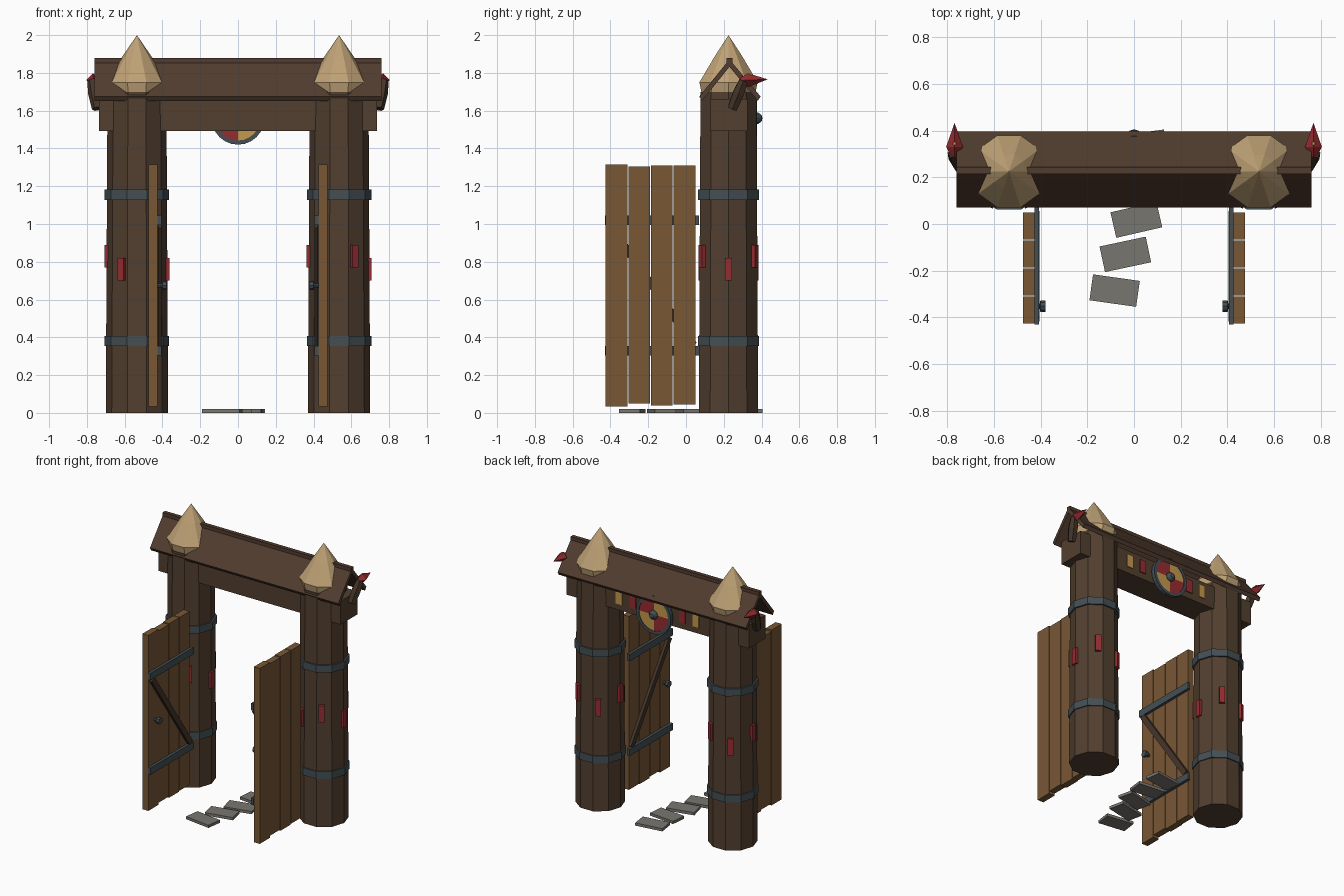
import bpy, bmesh, math
from mathutils import Matrix, Vector

cube = bpy.data.objects.get("Cube")
if cube:
    bpy.data.objects.remove(cube, do_unlink=True)


def material(name, color):
    m = bpy.data.materials.new(name)
    m.use_nodes = True
    m.diffuse_color = (*color, 1)
    m.node_tree.nodes["Principled BSDF"].inputs["Base Color"].default_value = (*color, 1)
    return m


BARK = material("post brown", (.085, .05, .029))
ROOF = material("roof brown", (.082, .045, .028))
DARK = material("dark wood", (.06, .036, .022))
PLANK = material("plank wood", (.19, .096, .036))
TAN = material("pale cut wood", (.52, .36, .18))
IRON = material("dark iron", (.058, .078, .088))
RED = material("red paint", (.3, .025, .03))
GOLD = material("yellow paint", (.55, .32, .07))
STONE = material("grey stone", (.19, .18, .16))


def finish(name, bm, *mats):
    bmesh.ops.recalc_face_normals(bm, faces=bm.faces)
    me = bpy.data.meshes.new(name)
    bm.to_mesh(me)
    bm.free()
    for m in mats:
        me.materials.append(m)
    ob = bpy.data.objects.new(name, me)
    bpy.context.collection.objects.link(ob)
    return ob


def box(name, center, size, mat, axis="Z", angle=0):
    bm = bmesh.new()
    bmesh.ops.create_cube(bm, size=1, matrix=Matrix.Translation(center)
                          @ Matrix.Rotation(angle, 4, axis) @ Matrix.Diagonal((*size, 1)))
    return finish(name, bm, mat)


def lathe(name, origin, profile, sides, mat, direction=(0, 0, 1), squash=1):
    """Stack of (radius, height) rings along a direction."""
    bm = bmesh.new()
    rings = []
    for r, h in profile:
        if r == 0:
            rings.append([bm.verts.new((0, 0, h))])
        else:
            rings.append([bm.verts.new((r * math.cos(math.tau * i / sides),
                                        squash * r * math.sin(math.tau * i / sides), h))
                          for i in range(sides)])
    for a, b in zip(rings, rings[1:]):
        for i in range(sides):
            j = (i + 1) % sides
            quad = [a[i % len(a)], a[j % len(a)], b[j % len(b)], b[i % len(b)]]
            bm.faces.new(list(dict.fromkeys(quad)))
    for ring in (rings[0], rings[-1]):
        if len(ring) > 2:
            bm.faces.new(ring)
    turn = Vector((0, 0, 1)).rotation_difference(Vector(direction)).to_matrix().to_4x4()
    bm.transform(Matrix.Translation(origin) @ turn)
    return finish(name, bm, mat)


MID = .225   # depth of the gate line

for s, side in ((-1, "right"), (1, "left")):
    px = s * .535
    # Post, pale sharpened tip and iron bands
    lathe(side + "_post", (px, MID, 0), [(.165, 0), (.156, 1.7)], 10, BARK)
    lathe(side + "_post_tip", (px, MID, 0),
          [(.145, 1.67), (.162, 1.75), (.075, 1.89), (0, 2)], 10, TAN)
    for z in (.38, 1.155):
        lathe(side + "_post_band", (px, MID, z), [(.171, -.027), (.171, .027)], 10, IRON)
    # Red tally plates around the post, alternating in height
    for i in range(6):
        a = i * math.pi / 3
        z = .83 if i % 2 else .76
        box(side + "_post_mark", (px + .161 * math.cos(a), MID + .161 * math.sin(a), z),
            (.024, .038, .12), RED, "Z", a)

    # Open door made of four planks
    for i, (low, high) in enumerate(((.035, 1.315), (.05, 1.305), (.04, 1.31), (.045, 1.31))):
        box(side + "_door_plank", (s * .45, -.368 + i * .12, (low + high) / 2),
            (.048, .115, high - low), PLANK)
    for z in (.33, 1.02):
        box(side + "_door_strap", (s * .416, -.18, z), (.02, .5, .05), IRON)
    # Diagonal brace between the straps, and the handle
    rise, run = -.63, .44
    box(side + "_door_brace", (s * .414, -.18, .675), (.02, math.hypot(rise, run), .04),
        DARK, "X", math.atan2(rise, run))
    lathe(side + "_door_handle", (s * .425, -.352, .675),
          [(.012, 0), (.012, .022), (.024, .024), (.024, .046)], 8, IRON, (-s, 0, 0))

    # Carved neck and red beast head at the roof end
    base, top = Vector((s * .745, .245, 1.61)), Vector((s * .772, .305, 1.76))
    lathe(side + "_beast_neck", base, [(.028, 0), (.034, .09), (.026, (top - base).length)],
          6, DARK, top - base)
    lathe(side + "_beast_head", (s * .768, .285, 1.76),
          [(.012, 0), (.036, .045), (0, .148)], 4, RED, (0, 1, .04))
    box(side + "_beast_eye", (s * .768, .345, 1.788), (.012, .012, .012), GOLD)

# Lintel with painted plates on the back
box("lintel", (0, .228, 1.577), (1.47, .195, .17), BARK)
for s in (-1, 1):
    box("lintel_red_plate", (s * .2, .328, 1.585), (.05, .009, .095), RED)
    box("lintel_yellow_plate", (s * .31, .328, 1.585), (.05, .009, .095), GOLD)

# Pitched roof: a folded board section swept along x
section = [(.07, 1.675), (.23, 1.872), (.395, 1.675), (.38, 1.652), (.23, 1.832), (.085, 1.652)]
bm = bmesh.new()
ends = [[bm.verts.new((x, y, z)) for y, z in section] for x in (-.76, .76)]
for i in range(6):
    j = (i + 1) % 6
    bm.faces.new((ends[0][i], ends[0][j], ends[1][j], ends[1][i]))
for e in ends:
    bm.faces.new((e[0], e[1], e[4], e[5]))
    bm.faces.new((e[1], e[2], e[3], e[4]))
finish("roof", bm, ROOF)
box("roof_ridge", (0, .23, 1.858), (1.52, .03, .042), ROOF)

# Round shield with quartered paint, rim and boss
SHIELD = Vector((0, .362, 1.56))
bm = bmesh.new()
bmesh.ops.create_cone(bm, cap_ends=True, cap_tris=True, segments=24,
                      radius1=.125, radius2=.125, depth=.018,
                      matrix=Matrix.Rotation(math.pi / 2, 4, "X"))
for f in bm.faces:
    c = f.calc_center_median()
    f.material_index = int(c.x * c.z < 0)
bm.transform(Matrix.Translation(SHIELD))
finish("shield", bm, RED, GOLD)

bm = bmesh.new()
corners = [(.118, -.014), (.14, -.014), (.14, .014), (.118, .014)]
loops = [[bm.verts.new(SHIELD + Vector((r * math.cos(a), d, r * math.sin(a)))) for r, d in corners]
         for a in (math.tau * i / 24 for i in range(24))]
for i in range(24):
    a, b = loops[i], loops[(i + 1) % 24]
    for k in range(4):
        m = (k + 1) % 4
        bm.faces.new((a[k], a[m], b[m], b[k]))
finish("shield_rim", bm, IRON)
lathe("shield_boss", SHIELD, [(.034, 0), (.032, .02), (.018, .038), (0, .043)], 10, IRON, (0, 1, 0))

# Stepping stones through the gate
for x, y, turn in ((-.083, -.285, -8), (-.037, -.13, 12), (.01, .018, 13),
                   (.03, .175, -6), (.035, .335, 8)):
    box("path_stone", (x, y, .01), (.202, .112, .02), STONE, "Z", math.radians(turn))
